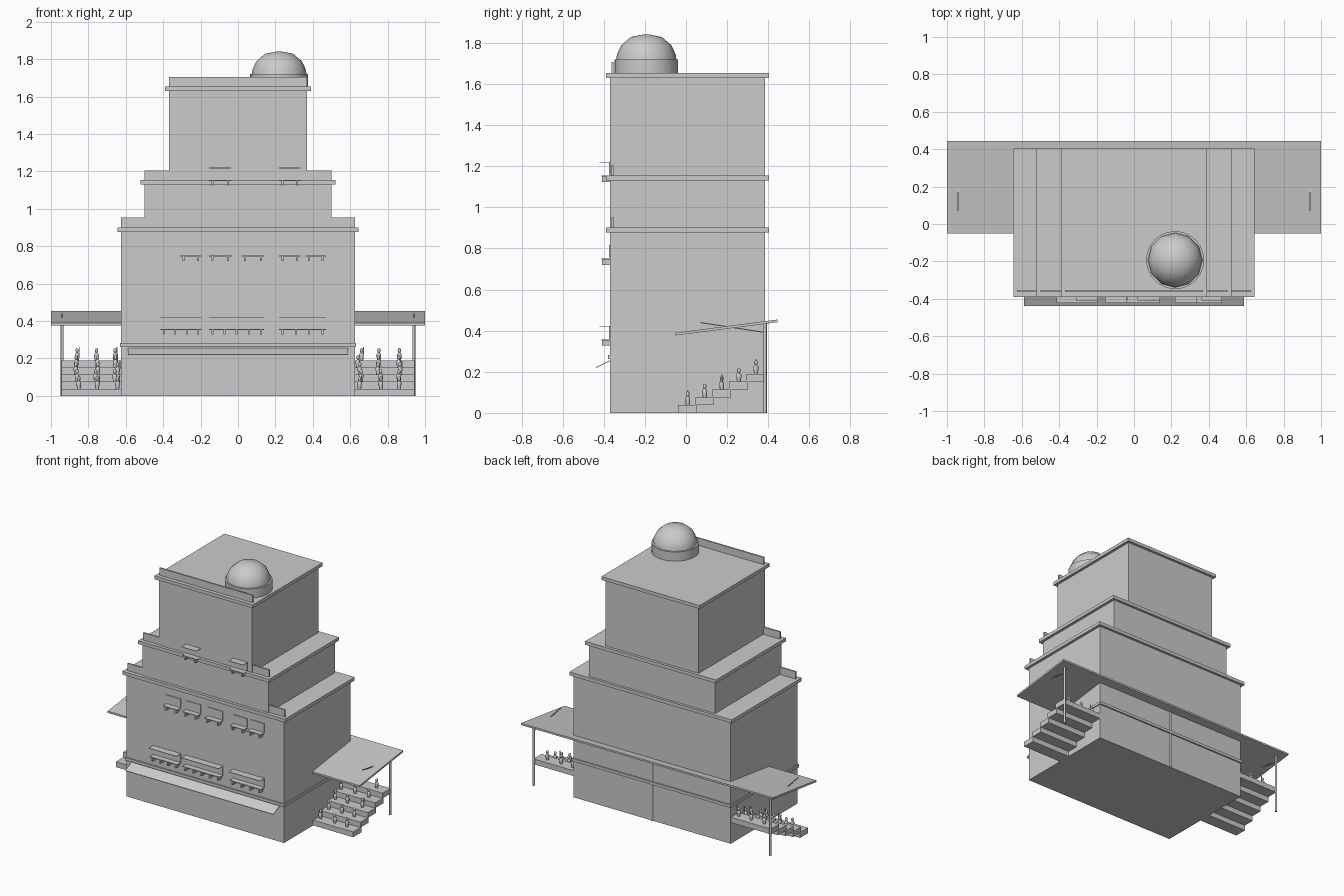
import bpy, math, random
from mathutils import Vector

random.seed(4)
if "Cube" in bpy.data.objects:
    bpy.data.objects.remove(bpy.data.objects["Cube"], do_unlink=True)

grey = bpy.data.materials.new("stone_grey")
grey.use_nodes = True
GREY = (0.6, 0.6, 0.6, 1)
grey.diffuse_color = GREY
grey.node_tree.nodes["Principled BSDF"].inputs["Base Color"].default_value = GREY


def add(name, verts, faces):
    mesh = bpy.data.meshes.new(name)
    mesh.from_pydata(verts, [], faces)
    mesh.materials.append(grey)
    obj = bpy.data.objects.new(name, mesh)
    bpy.context.collection.objects.link(obj)
    return obj


def prism(name, profile, x0, x1):
    """Extrude a (y, z) outline along x."""
    n = len(profile)
    verts = [(x, y, z) for x in (x0, x1) for y, z in profile]
    faces = [tuple(range(n))[::-1], tuple(range(n, 2 * n))]
    faces += [(i, (i + 1) % n, (i + 1) % n + n, i + n) for i in range(n)]
    return add(name, verts, faces)


def box(name, x0, x1, y0, y1, z0, z1):
    return prism(name, [(y0, z0), (y1, z0), (y1, z1), (y0, z1)], x0, x1)


def slab(name, x0, x1, a, b, thick):
    """Tilted plate from (y, z) point a to b."""
    return prism(name, [a, b, (b[0], b[1] + thick), (a[0], a[1] + thick)], x0, x1)


def lathe(name, profile, centre, sides):
    """Spin an (r, z) outline round a vertical axis; ends are capped."""
    cx, cy, cz = centre
    verts, n = [], len(profile)
    for r, z in profile:
        for k in range(sides):
            a = 2 * math.pi * k / sides
            verts.append((cx + r * math.cos(a), cy + r * math.sin(a), cz + z))
    faces = [(j * sides + k, j * sides + (k + 1) % sides,
              (j + 1) * sides + (k + 1) % sides, (j + 1) * sides + k)
             for j in range(n - 1) for k in range(sides)]
    faces += [tuple(range(sides))[::-1], tuple(range((n - 1) * sides, n * sides))]
    return add(name, verts, faces)


def smooth(obj, degrees):
    bpy.ops.object.select_all(action='DESELECT')
    obj.select_set(True)
    bpy.context.view_layer.objects.active = obj
    bpy.ops.object.shade_smooth_by_angle(angle=math.radians(degrees))


FRONT, BACK = -0.37, 0.385

# Stepped tower: each tier has a cornice and a low front parapet
tiers = [("lower", 0.625, 0, 0.877), ("middle", 0.5, 0.9, 1.13), ("upper", 0.37, 1.155, 1.63)]
for name, half, z0, z1 in tiers:
    box(name + "_tier", -half, half, FRONT, BACK, z0, z1)
    box(name + "_cornice", -half - 0.02, half + 0.02, FRONT - 0.02, BACK + 0.018, z1, z1 + 0.024)
    box(name + "_parapet", -half, half, -0.363, -0.352, z1 + 0.024, z1 + 0.076)

# String course above the ground floor
box("string_course", -0.632, 0.632, FRONT - 0.01, BACK + 0.01, 0.262, 0.282)

# Sloping awning over the street front
slab("street_awning", -0.588, 0.588, (-0.438, 0.218), (FRONT, 0.252), 0.004)

# Rooftop drum and dome
dome_at = (0.22, -0.193, 1.654)
smooth(lathe("dome_drum", [(0.155, 0), (0.155, 0.066)], dome_at, 24), 30)
smooth(lathe("dome", [(0.147, 0.06), (0.143, 0.09), (0.122, 0.135), (0.075, 0.175), (0.015, 0.187)],
             dome_at, 12), 50)

# Window bays: panel, thin sill, brackets and a thin hood
rows = [(0.363, True, [(-0.415, -0.195), (-0.155, 0.14), (0.22, 0.47)]),
        (0.756, False, [(-0.31, -0.195), (-0.155, -0.035), (0.02, 0.14), (0.22, 0.335), (0.36, 0.47)]),
        (1.16, True, [(-0.155, -0.037), (0.22, 0.335)])]
for z, hood, spans in rows:
    for x0, x1 in spans:
        box("window_panel", x0, x1, FRONT - 0.005, FRONT, z, z + 0.06)
        box("window_sill", x0, x1, -0.41, FRONT, z - 0.01, z - 0.005)
        if hood:
            box("window_hood", x0, x1, -0.422, FRONT, z + 0.057, z + 0.06)
        count = max(2, round((x1 - x0) / 0.06))
        for i in range(count):
            x = x0 + 0.018 + (x1 - x0 - 0.036) * i / (count - 1)
            box("sill_bracket", x - 0.005, x + 0.005, -0.408, FRONT, z - 0.036, z - 0.01)

# Canopy running behind the tower and over both stands
slab("canopy", -1, 1, (-0.05, 0.377), (0.445, 0.441), 0.013)
for x in (-0.94, 0, 0.94):
    smooth(lathe("canopy_post", [(0.008, 0), (0.008, 0.435)], (x, 0.385, 0), 8), 50)


def spectator(x, y, z, arm):
    body = [(0.009, 0), (0.012, 0.02), (0.012, 0.034), (0.005, 0.042),
            (0.009, 0.05), (0.008, 0.06), (0.003, 0.065)]
    smooth(lathe("spectator", body, (x, y, z), 8), 60)
    if arm:
        box("raised_arm", x + 0.009, x + 0.014, y - 0.003, y + 0.003, z + 0.03, z + 0.072)


# Stepped stands with seated rows on both sides
for side in (-1, 1):
    x0, x1 = sorted((side * 0.62, side * 0.943))
    slab("canopy_brace", side * 0.94 - 0.003, side * 0.94 + 0.003,
         (0.07, 0.437), (0.375, 0.39), 0.005)
    for i in range(5):
        y = -0.04 + 0.083 * i
        box("stand_step", x0, x1, y, y + 0.092, 0.038 * i, 0.038 * (i + 1))
        for x in (0.65, 0.755, 0.86):
            spectator(side * (x + random.uniform(-0.01, 0.01)), y + 0.048,
                      0.038 * (i + 1), random.random() < 0.2)
